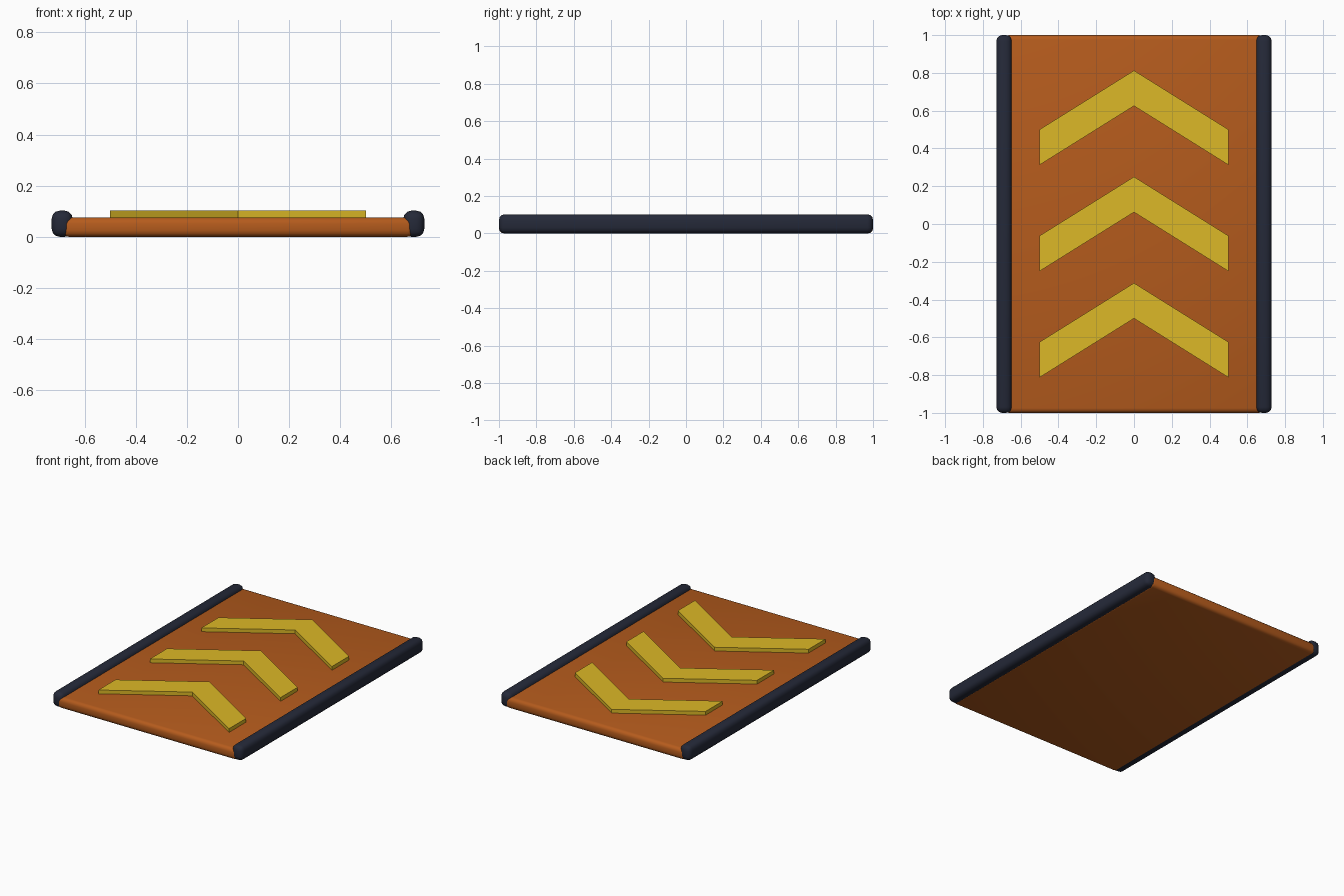
import bpy, bmesh, math

if "Cube" in bpy.data.objects:
    bpy.data.objects.remove(bpy.data.objects["Cube"])


def material(name, color):
    m = bpy.data.materials.new(name)
    m.diffuse_color = (*color, 1)
    m.use_nodes = True
    m.node_tree.nodes["Principled BSDF"].inputs["Base Color"].default_value = m.diffuse_color
    return m


ORANGE = material("orange", (0.46, 0.105, 0.012))
NAVY = material("navy", (0.018, 0.022, 0.04))
YELLOW = material("yellow", (0.72, 0.48, 0.02))


def rounded_box(name, size, center, radius, mat):
    bpy.ops.mesh.primitive_cube_add(size=1, location=center)
    ob = bpy.context.object
    ob.name = name
    ob.scale = size
    bpy.ops.object.transform_apply(location=False, rotation=False, scale=True)
    ob.data.materials.append(mat)
    bev = ob.modifiers.new("bevel", 'BEVEL')
    bev.width = radius
    bev.segments = 3
    bpy.ops.object.modifier_apply(modifier=bev.name)
    bpy.ops.object.shade_smooth_by_angle(angle=math.radians(40))
    return ob


def chevron(name, y, mat):
    # V-shaped outline pulled up into a slab
    outline = [(-0.5, 0.0), (0, 0.3125), (0.5, 0.0),
               (0.5, 0.1875), (0, 0.5), (-0.5, 0.1875)]
    bm = bmesh.new()
    face = bm.faces.new([bm.verts.new((px, py + y, 0.073)) for px, py in outline])
    top = bmesh.ops.extrude_face_region(bm, geom=[face])
    verts = [g for g in top["geom"] if isinstance(g, bmesh.types.BMVert)]
    bmesh.ops.translate(bm, verts=verts, vec=(0, 0, 0.029))
    bmesh.ops.recalc_face_normals(bm, faces=bm.faces)
    me = bpy.data.meshes.new(name)
    bm.to_mesh(me)
    bm.free()
    me.materials.append(mat)
    bpy.context.collection.objects.link(bpy.data.objects.new(name, me))


# Base plate
rounded_box("base_plate", (1.375, 2, 0.076), (0, 0, 0.038), 0.025, ORANGE)

# Side rails
for side, x in (("left", -0.6875), ("right", 0.6875)):
    rounded_box(side + "_rail", (0.082, 2, 0.102), (x, 0, 0.051), 0.031, NAVY)

# Raised arrow chevrons
for i in range(3):
    chevron(f"chevron_{i + 1}", -0.8125 + i * 0.5625, YELLOW)
